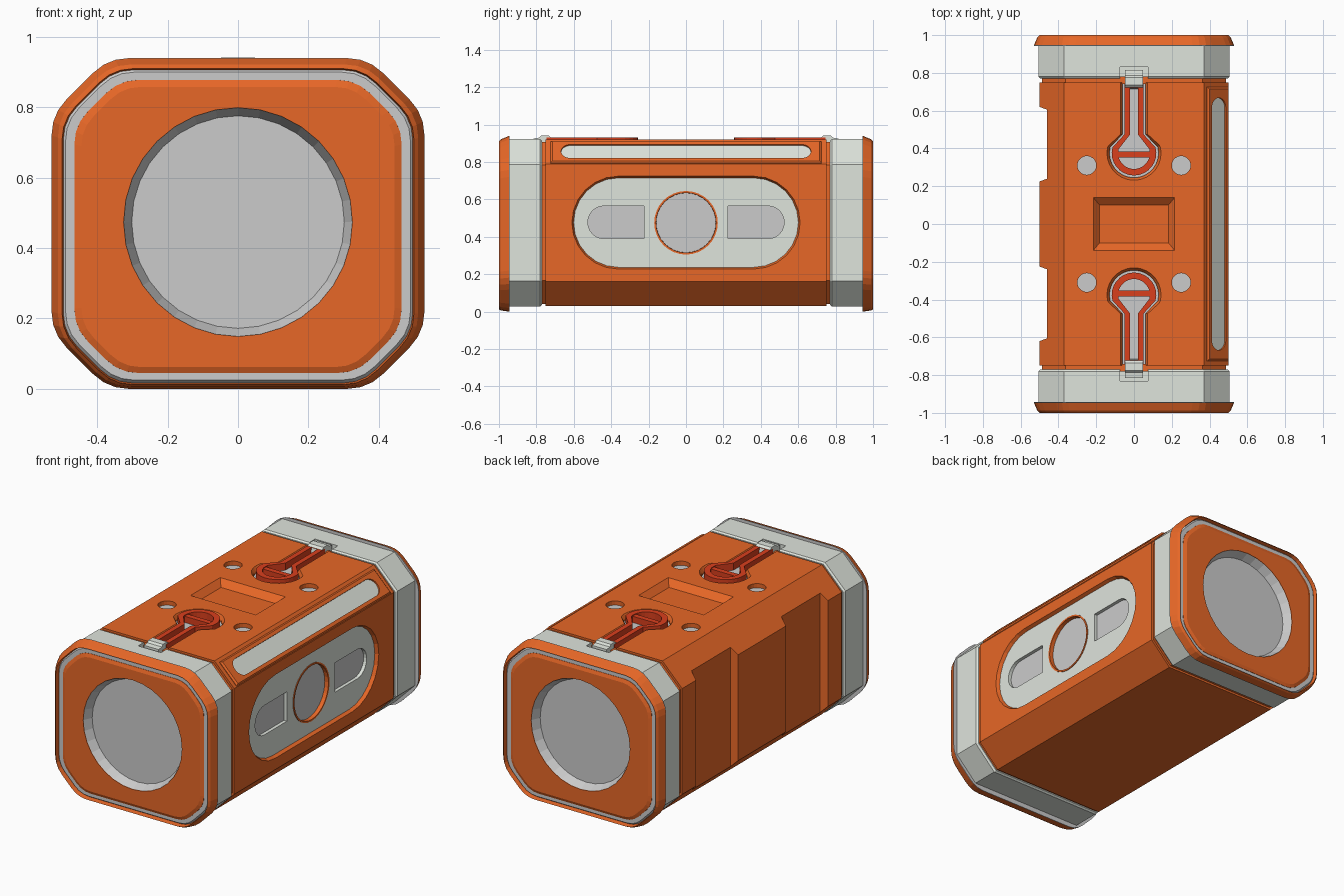
import bpy, bmesh, math
from mathutils import Vector

if "Cube" in bpy.data.objects:
    bpy.data.objects.remove(bpy.data.objects["Cube"])


def mat(name, rgb):
    m = bpy.data.materials.new(name)
    m.diffuse_color = (*rgb, 1)
    m.use_nodes = True
    m.node_tree.nodes["Principled BSDF"].inputs["Base Color"].default_value = m.diffuse_color
    return m


ORANGE = mat("orange", (0.80, 0.136, 0.02))
RED = mat("red", (0.70, 0.05, 0.012))
PALE = mat("pale_grey", (0.74, 0.78, 0.72))


def loft(name, rings, m=None, closed=False):
    """Skin equal-length rings; cap the ends, or join last to first."""
    bm = bmesh.new()
    vs = [[bm.verts.new(p) for p in r] for r in rings]
    n = len(vs[0])
    pairs = list(zip(vs, vs[1:])) + ([(vs[-1], vs[0])] if closed else [])
    for a, b in pairs:
        for i in range(n):
            j = (i + 1) % n
            bm.faces.new((a[i], a[j], b[j], b[i]))
    if not closed:
        bm.faces.new(vs[0])
        bm.faces.new(vs[-1])
    bmesh.ops.recalc_face_normals(bm, faces=bm.faces)
    me = bpy.data.meshes.new(name)
    bm.to_mesh(me)
    bm.free()
    ob = bpy.data.objects.new(name, me)
    bpy.context.collection.objects.link(ob)
    if m:
        me.materials.append(m)
    return ob


def cut(ob, cutter):
    md = ob.modifiers.new("cut", 'BOOLEAN')
    md.operation, md.object, md.solver = 'DIFFERENCE', cutter, 'EXACT'
    bpy.context.view_layer.objects.active = ob
    bpy.ops.object.modifier_apply(modifier=md.name)
    bpy.data.objects.remove(cutter)


# 2D outlines placed on a plane across x, y or z
def on_x(pts, x): return [(x, a, b) for a, b in pts]
def on_y(pts, y): return [(a, y, b) for a, b in pts]
def on_z(pts, z): return [(a, b, z) for a, b in pts]


def rect(a0, a1, b0, b1):
    return [(a0, b0), (a1, b0), (a1, b1), (a0, b1)]


def circle(r, ca=0, cb=0, n=32):
    return [(ca + r * math.sin(2 * math.pi * i / n), cb + r * math.cos(2 * math.pi * i / n)) for i in range(n)]


def stadium(ha, hb, ca=0, cb=0, n=12):
    pts = []
    for s in (1, -1):
        for i in range(n + 1):
            t = -math.pi / 2 + math.pi * i / n
            pts.append((ca + s * (ha - hb + hb * math.cos(t)), cb + s * hb * math.sin(t)))
    return pts


def octagon(hw, z0, z1, c, d=0.0):
    """Chamfered rectangle, each of its 8 corners softened over length d."""
    o = [Vector(p) for p in ((hw - c, z0), (hw, z0 + c), (hw, z1 - c), (hw - c, z1),
                             (c - hw, z1), (-hw, z1 - c), (-hw, z0 + c), (c - hw, z0))]
    if not d:
        return [tuple(p) for p in o]
    pts = []
    for i, p in enumerate(o):
        a = p + (o[i - 1] - p).normalized() * d
        b = p + (o[(i + 1) % 8] - p).normalized() * d
        for t in (0, 1 / 3, 2 / 3, 1):
            pts.append(tuple(a * (1 - t) ** 2 + p * 2 * t * (1 - t) + b * t * t))
    return pts


def keyhole(r, w, top, s):
    pts = [(w, s * top), (w, s * 0.475)]
    for i in range(17):
        t = math.radians(15 - 210 * i / 16)
        pts.append((r * math.cos(t), s * (0.375 + r * math.sin(t))))
    return pts + [(-w, s * 0.475), (-w, s * top)]


# main body
shell = octagon(0.50, 0.03, 0.92, 0.13)
body = loft("body", [on_y(shell, -0.75), on_y(shell, 0.75)], ORANGE)
core = octagon(0.488, 0.042, 0.908, 0.125)
loft("groove_core_front", [on_y(core, -0.78), on_y(core, -0.74)], ORANGE)
loft("groove_core_back", [on_y(core, 0.74), on_y(core, 0.78)], ORANGE)

# notches down the left wall
for s in (-1, 1):
    prof = [(-0.46, s * 0.24), (-0.46, s * 0.605), (-0.54, s * 0.635), (-0.54, s * 0.21)]
    cut(body, loft("cutter", [on_z(prof, -0.1), on_z(prof, 1.1)]))

# sunken tray in the lid
cut(body, loft("cutter", [on_z(rect(-0.182, 0.182, -0.10, 0.10), 0.885),
                          on_z(rect(-0.2245, 0.2245, -0.151, 0.151), 0.93)]))

# bolt holes in the lid
for sx in (-1, 1):
    for sy in (-1, 1):
        hole = circle(0.05, sx * 0.25, sy * 0.31, 20)
        cut(body, loft("cutter", [on_z(hole, 0.87), on_z(hole, 0.95)]))
        loft("bolt", [on_z(hole, 0.86), on_z(hole, 0.895)])

# right side panel with its opening
cut(body, loft("cutter", [on_x(stadium(0.60, 0.238, 0, 0.476), 0.42),
                          on_x(stadium(0.60, 0.238, 0, 0.476), 0.478),
                          on_x(stadium(0.615, 0.253, 0, 0.476), 0.51)]))
st = stadium(0.601, 0.239, 0, 0.476)
panel = loft("side_panel", [on_x(st, 0.415), on_x(st, 0.48)], PALE)
c = circle(0.168, 0, 0.475)
cut(panel, loft("cutter", [on_x(c, 0.43), on_x(c, 0.52)]))
loft("side_dial_ring", [on_x(circle(r, 0, 0.475), x) for r, x in
                        ((0.17, 0.43), (0.17, 0.484), (0.16, 0.484), (0.158, 0.43))], ORANGE, closed=True)
loft("side_dial", [on_x(circle(0.161, 0, 0.475), 0.425), on_x(circle(0.161, 0, 0.475), 0.46)])
for s in (-1, 1):
    slot = [(s * 0.225, 0.39), (s * 0.225, 0.565)]
    for i in range(13):
        t = math.pi / 2 - math.pi * i / 12
        slot.append((s * (0.4375 + 0.0875 * math.cos(t)), 0.4775 + 0.0875 * math.sin(t)))
    cut(panel, loft("cutter", [on_x(slot, 0.43), on_x(slot, 0.52)]))
    loft("side_slot_floor", [on_x(slot, 0.425), on_x(slot, 0.46)])


# light strip on the upper right chamfer
def on_chamfer(pts, h):
    k = math.sqrt(0.5)
    return [(0.441 + k * (u + h), y, 0.849 + k * (h - u)) for y, u in pts]


frame = loft("strip_frame", [on_chamfer(rect(-0.725, 0.725, -0.08, 0.08), -0.01),
                             on_chamfer(rect(-0.725, 0.725, -0.08, 0.08), 0.004),
                             on_chamfer(rect(-0.715, 0.715, -0.072, 0.072), 0.012)], ORANGE)
bar = stadium(0.668, 0.052)
cut(frame, loft("cutter", [on_chamfer(bar, -0.03), on_chamfer(bar, 0.03)]))
loft("strip_lens", [on_chamfer(bar, -0.008), on_chamfer(bar, 0.003)], PALE)

for s in (-1, 1):
    # keyhole recess and strap latch
    cut(body, loft("cutter", [on_z(keyhole(0.13, 0.06, 0.78, s), 0.87),
                              on_z(keyhole(0.13, 0.06, 0.78, s), 0.90),
                              on_z(keyhole(0.15, 0.078, 0.78, s), 0.93)]))
    loft("latch_floor", [on_z(keyhole(0.131, 0.061, 0.745, s), 0.865),
                         on_z(keyhole(0.131, 0.061, 0.745, s), 0.888)])
    out, inn = (0.118, 0.05), (0.084, 0.02)
    loft("latch_strap", [on_z(keyhole(*out, 0.745, s), 0.88), on_z(keyhole(*out, 0.745, s), 0.93),
                         on_z(keyhole(*inn, 0.72, s), 0.93), on_z(keyhole(*inn, 0.72, s), 0.88)],
         RED, closed=True)
    y0, y1 = sorted((s * 0.352, s * 0.384))
    loft("latch_bar", [on_z(rect(-0.1, 0.1, y0, y1), 0.88), on_z(rect(-0.1, 0.1, y0, y1), 0.925)], RED)
    hook = [(s * y, z) for y, z in ((0.715, 0.90), (0.72, 0.928), (0.735, 0.942), (0.775, 0.942),
                                    (0.785, 0.93), (0.815, 0.926), (0.815, 0.89))]
    loft("latch_hook", [on_x(hook, -0.048), on_x(hook, 0.048)], PALE)

    # end collar
    co = octagon(0.505, 0.028, 0.922, 0.135)
    collar = loft("end_collar", [on_y(octagon(0.495, 0.036, 0.914, 0.13), s * 0.77),
                                 on_y(co, s * 0.78), on_y(co, s * 0.95)], PALE)
    y0, y1 = sorted((s * 0.74, s * 0.832))
    cut(collar, loft("cutter", [on_z(rect(-0.075, 0.075, y0, y1), 0.895),
                                on_z(rect(-0.075, 0.075, y0, y1), 0.95)]))

    # flange: grey base, orange outer band, orange end plate
    rim = octagon(0.53, 0, 0.94, 0.16, 0.06)
    loft("flange_base", [on_y(rim, s * 0.943), on_y(rim, s * 0.946),
                         on_y(octagon(0.49, 0.025, 0.90, 0.14, 0.055), s * 0.982)])
    loft("flange_band", [on_y(rim, s * 0.945),
                         on_y(octagon(0.512, 0.006, 0.922, 0.15, 0.058), s * 0.988),
                         on_y(octagon(0.50, 0.012, 0.91, 0.145, 0.057), s * 1.0),
                         on_y(octagon(0.494, 0.018, 0.904, 0.142, 0.056), s * 0.96)], ORANGE, closed=True)
    plate = loft("end_plate", [on_y(octagon(0.467, 0.043, 0.88, 0.128, 0.055), s * 0.93),
                               on_y(octagon(0.465, 0.045, 0.878, 0.128, 0.055), s * 0.984),
                               on_y(octagon(0.445, 0.062, 0.858, 0.118, 0.05), s * 0.992)], ORANGE)
    hole = circle(0.325, 0, 0.474)
    for part in (plate, collar, bpy.data.objects["flange_base" if s < 0 else "flange_base.001"]):
        cut(part, loft("cutter", [on_y(hole, s * 0.915), on_y(hole, s * 1.03)]))
    # round recessed end window
    loft("end_window", [on_y(circle(0.326, 0, 0.474), s * 0.91), on_y(circle(0.326, 0, 0.474), s * 0.991),
                        on_y(circle(0.302, 0, 0.474), s * 0.94)])
